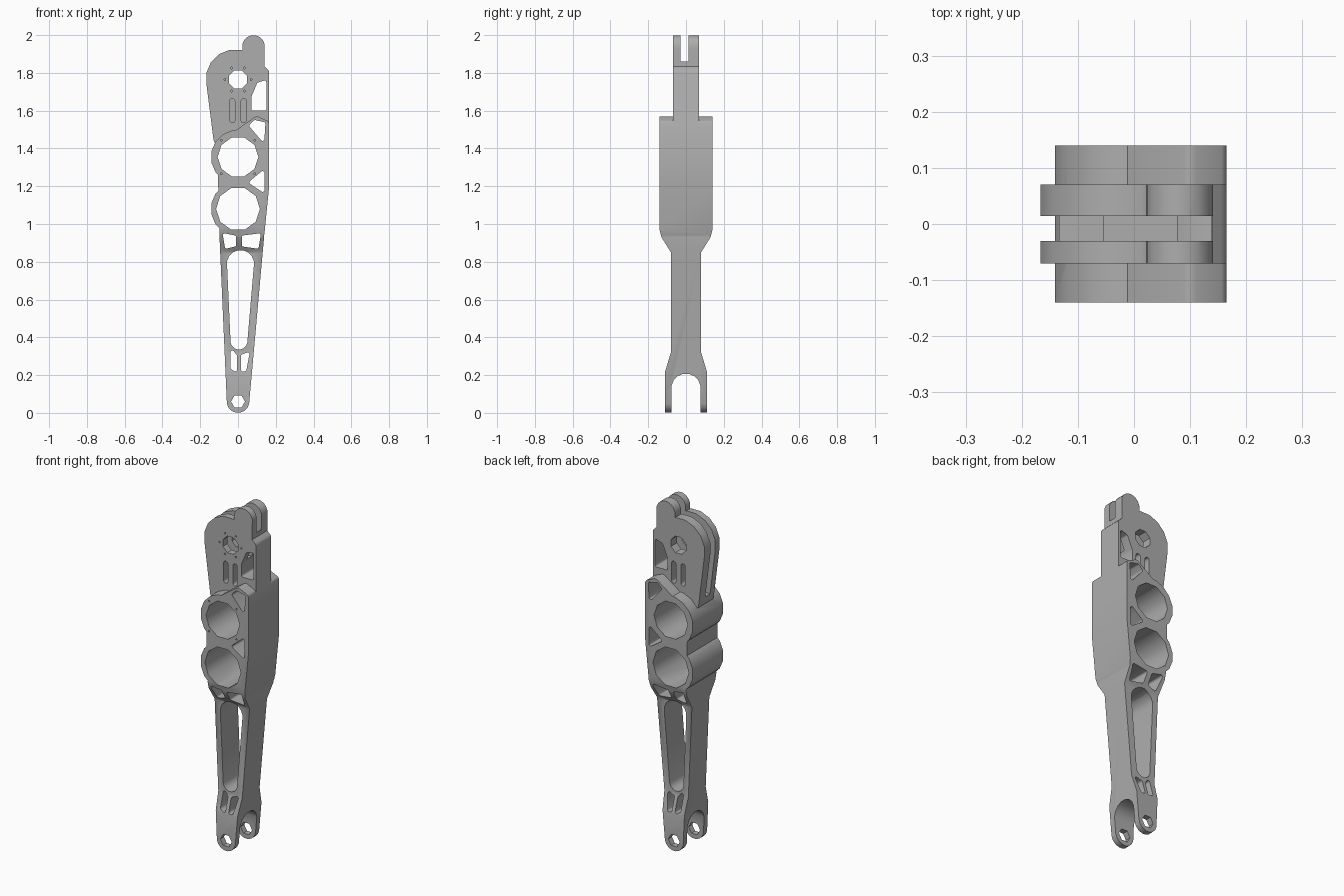
import bpy, bmesh
from math import cos, sin, pi, radians
from mathutils import Vector
from mathutils.geometry import convex_hull_2d

default_cube = bpy.data.objects.get("Cube")
if default_cube:
    bpy.data.objects.remove(default_cube, do_unlink=True)

grey_value = .42
grey_colour = (grey_value, grey_value, grey_value, 1)
grey = bpy.data.materials.new("cast_grey")
grey.use_nodes = True
grey.diffuse_color = grey_colour
grey.node_tree.nodes["Principled BSDF"].inputs["Base Color"].default_value = grey_colour


def circle(across, height, radius=.01, sides=16):
    """Regular polygon with a flat side on top."""
    angles = [2 * pi * (i + .5) / sides for i in range(sides)]
    return [Vector((across + radius * sin(a), height + radius * cos(a))) for a in angles]


def hull(*circles):
    """Outline stretched tightly around a few circles."""
    points = [point for item in circles for point in circle(*item)]
    return [points[i] for i in convex_hull_2d(points)]


def box(left, right, bottom, top):
    return [(left, bottom), (right, bottom), (right, top), (left, top)]


def prism(name, outline, near, far, along_x=False):
    """Extrude an upright outline along y, or along x."""
    def place(point, depth):
        across, height = point
        return (depth, across, height) if along_x else (across, depth, height)

    bm = bmesh.new()
    front = [bm.verts.new(place(point, near)) for point in outline]
    back = [bm.verts.new(place(point, far)) for point in outline]
    bm.faces.new(front)
    bm.faces.new(reversed(back))
    for i in range(len(outline)):
        bm.faces.new((front[i], front[i - 1], back[i - 1], back[i]))
    bmesh.ops.recalc_face_normals(bm, faces=bm.faces)
    mesh = bpy.data.meshes.new(name)
    bm.to_mesh(mesh)
    bm.free()
    mesh.materials.append(grey)
    part = bpy.data.objects.new(name, mesh)
    bpy.context.collection.objects.link(part)
    return part


def combine(target, tool, operation):
    modifier = target.modifiers.new(tool.name, "BOOLEAN")
    modifier.operation = operation
    modifier.solver = "EXACT"
    modifier.object = tool
    bpy.context.view_layer.objects.active = target
    bpy.ops.object.modifier_apply(modifier=modifier.name)
    bpy.data.objects.remove(tool, do_unlink=True)


through = .3
head_depth = .07
upper_bore = (0, 1.355)
lower_bore = (0, 1.08)
head_bore = (0, 1.765)
foot_bore = (0, .06)
boss_radius = .144


def add(name, outline, depth=through):
    combine(link, prism(name, outline, -depth, depth), "UNION")


def cut(name, outline, near=-through, far=through, along_x=False):
    combine(link, prism(name, outline, near, far, along_x), "DIFFERENCE")


# Tapering leg, then the two bosses and the wall that joins them
link = prism("suspension_link", hull((*foot_bore, .06), (.02, .95, .12)), -through, through)
add("lower_boss", hull((*lower_bore, boss_radius)))
add("upper_boss", hull((*upper_bore, boss_radius)))
add("side_wall", hull((-.08, 1, .02), (-.09, 1.4, .02), (.12, .95, .02),
                      (.145, 1.2, .02), (.145, 1.53, .02), (.1, 1.55, .02), (0, 1.48, .02)))

# Narrow head with its rounded shoulder and the lug on top
add("head", hull((-.015, 1.77, .155), (.14, 1.8, .025), (-.1, 1.45, .03), (.14, 1.3, .025)),
    head_depth)
add("lug", hull((.082, 1.94, .06), (.08, 1.8, .06)), head_depth)

# Trim the thickness seen from the side: wide foot, slim leg, wide middle
half = [(.11, -through), (.11, .22), (.08, .32), (.08, .85), (.13, .93), (.14, .97), (.14, 3)]
profile = half + [(-across, height) for across, height in reversed(half)]
combine(link, prism("side_profile", profile, -through, through, along_x=True), "INTERSECT")

# Fork in the foot
cut("foot_fork", hull((0, .13, .078), (0, -through, .078)), along_x=True)

# Slot between the head cheeks, open at the top and down the outer edge
slot_openings = {
    "slot_middle": box(-through, .138, 1.69, 3),
    "slot_top": box(.1, through, 1.86, 3),
    "slot_edge": box(-through, -.055, 1.48, 1.7),
}
for name, outline in slot_openings.items():
    cut(name, outline, near=-.03, far=.014)

# Faceted bores
cut("upper_bore", circle(*upper_bore, .108, 10))
cut("lower_bore", circle(*lower_bore, .116, 10))
cut("head_bore", circle(*head_bore, .052, 8))
cut("foot_bore", circle(*foot_bore, .037, 6))

# Recess below the head bore on both faces, with a rib left between its halves
for across in (-.03, .03):
    recess = hull((across, 1.55, .014), (across, 1.65, .014))
    cut("front_recess", recess, far=-.02)
    cut("back_recess", recess, near=.01)

# Lightening windows, rounded at the corners
windows = {
    "head_window": hull((.08, 1.61), (.14, 1.61), (.14, 1.75), (.11, 1.74), (.08, 1.67)),
    "upper_web_window": hull((.07, 1.52), (.13, 1.45), (.135, 1.53), (.09, 1.54)),
    "middle_web_window": hull((.07, 1.22), (.13, 1.18), (.13, 1.27)),
    "left_web_window": hull((-.07, .94), (-.06, .88), (-.02, .89), (-.02, .93)),
    "right_web_window": hull((.03, .93), (.03, .89), (.1, .88), (.11, .94)),
    "leg_window": hull((.013, .79, .072), (.005, .38, .045)),
    "left_foot_window": hull((-.03, .24), (-.015, .23), (-.015, .3), (-.03, .32)),
    "right_foot_window": hull((.025, .23), (.035, .23), (.05, .31), (.025, .3)),
}
for name, outline in windows.items():
    cut(name, outline)

# Small bolt holes around the upper and head bores
for bore, spread, count in ((upper_bore, .125, 4), (head_bore, head_depth, 6)):
    for centre in circle(*bore, spread, count):
        cut("bolt_hole", circle(*centre, .005, 6), far=-.06)

# Smooth curved walls, keep machined edges sharp
bpy.ops.object.select_all(action="DESELECT")
link.select_set(True)
bpy.context.view_layer.objects.active = link
bpy.ops.object.shade_smooth_by_angle(angle=radians(40))
